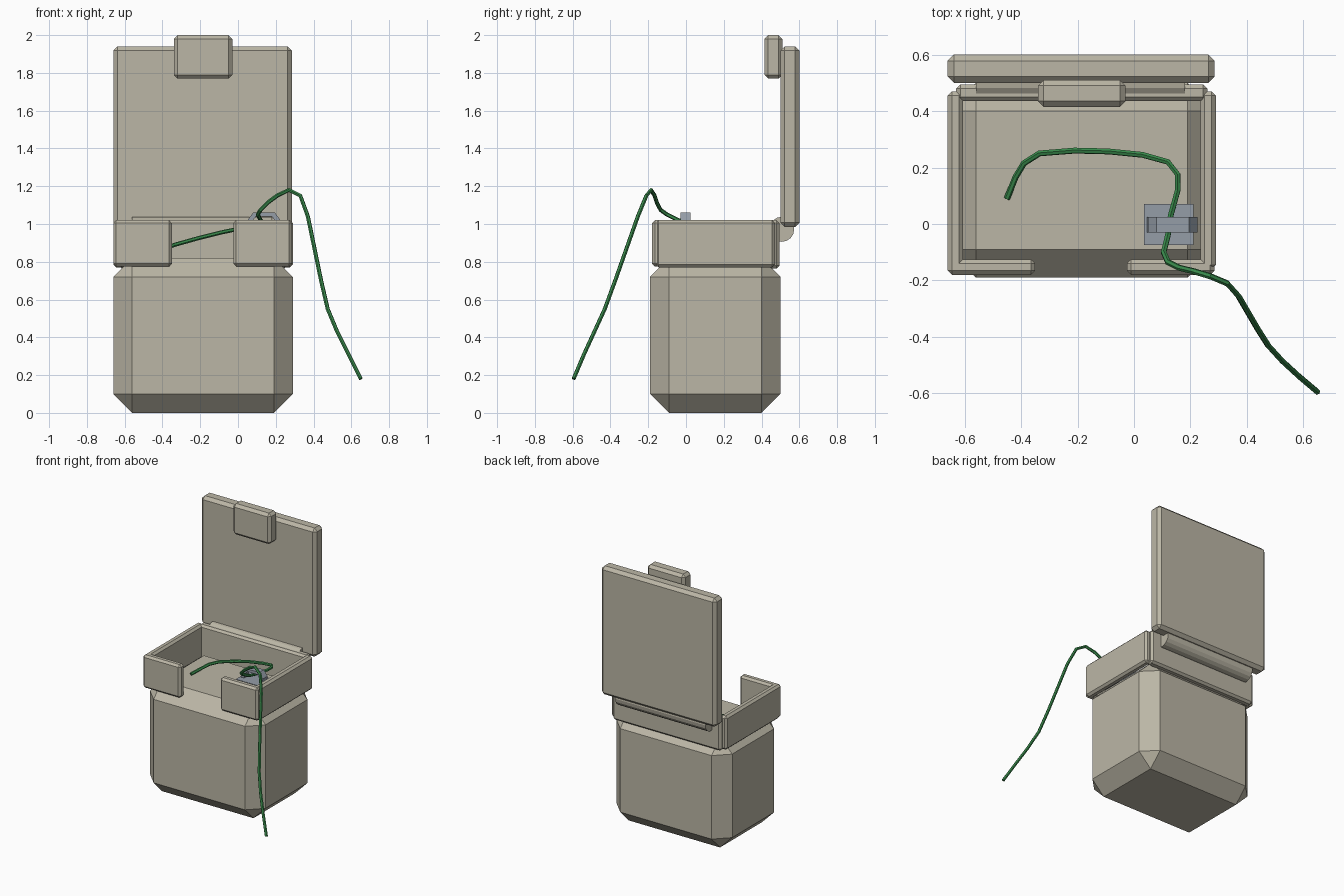
import bpy, bmesh
from mathutils import Matrix, Vector
from math import radians

if "Cube" in bpy.data.objects:
    bpy.data.objects.remove(bpy.data.objects["Cube"])


def material(name, rgb):
    m = bpy.data.materials.new(name)
    m.diffuse_color = (*rgb, 1)
    m.use_nodes = True
    m.node_tree.nodes["Principled BSDF"].inputs["Base Color"].default_value = m.diffuse_color
    return m


TAN = material("tan", (0.50, 0.47, 0.38))
STEEL = material("steel", (0.30, 0.34, 0.39))
GREEN = material("green", (0.04, 0.25, 0.07))


def add(name, bm, mat):
    me = bpy.data.meshes.new(name)
    bmesh.ops.recalc_face_normals(bm, faces=bm.faces)
    bm.to_mesh(me)
    bm.free()
    me.materials.append(mat)
    ob = bpy.data.objects.new(name, me)
    bpy.context.collection.objects.link(ob)
    return ob


def box(name, lo, hi, bevel=0.018, mat=TAN):
    """Box between two corners with chamfered edges."""
    lo, hi = Vector(lo), Vector(hi)
    bm = bmesh.new()
    bmesh.ops.create_cube(bm, size=1, matrix=Matrix.Translation((lo + hi) / 2)
                          @ Matrix.Diagonal((*(hi - lo), 1)))
    if bevel:
        bmesh.ops.bevel(bm, geom=bm.edges[:], offset=bevel, offset_type='OFFSET',
                        segments=1, profile=0.5, affect='EDGES')
    return add(name, bm, mat)


# Main bin with wide chamfers
box("bin_body", (-0.66, -0.19, 0), (0.29, 0.50, 0.82), 0.10)

# Rim walls, open in the middle of the front
for side, x0, x1 in (("left", -0.66, -0.605), ("right", 0.235, 0.29)):
    box(f"rim_{side}", (x0, -0.16, 0.77), (x1, 0.47, 1.02), 0.015)
for side, x0, x1 in (("left", -0.66, -0.35), ("right", -0.025, 0.285)):
    box(f"rim_front_{side}", (x0, -0.18, 0.775), (x1, -0.125, 1.02), 0.015)
box("rim_back", (-0.63, 0.435, 0.765), (0.26, 0.495, 1.02), 0.015)

# Open lid and its latch
box("lid", (-0.66, 0.50, 0.985), (0.285, 0.60, 1.94), 0.022)
box("lid_latch", (-0.34, 0.415, 1.77), (-0.03, 0.51, 2.0), 0.02)

# Hinge barrel
bm = bmesh.new()
bmesh.ops.create_cone(bm, cap_ends=True, segments=16, radius1=0.066, radius2=0.066,
                      depth=0.74, matrix=Matrix.Translation((-0.19, 0.507, 0.972))
                      @ Matrix.Rotation(radians(90), 4, 'Y'))
add("hinge_barrel", bm, TAN)

# Metal weight with a trapezoid handle
box("weight_block", (0.035, -0.075, 0.82), (0.21, 0.07, 0.985), 0, STEEL)
outer = [(0.045, 0.98), (0.05, 1.02), (0.08, 1.06), (0.195, 1.06), (0.225, 1.02), (0.22, 0.98)]
inner = [(0.07, 0.98), (0.075, 1.015), (0.095, 1.04), (0.18, 1.04), (0.197, 1.015), (0.195, 0.98)]
bm = bmesh.new()
rows = [[bm.verts.new((x, -0.03, z)) for x, z in line] for line in (outer, inner)]
faces = [bm.faces.new((rows[0][i], rows[0][i + 1], rows[1][i + 1], rows[1][i])) for i in range(5)]
ext = bmesh.ops.extrude_face_region(bm, geom=faces)
bmesh.ops.translate(bm, vec=(0, 0.055, 0),
                    verts=[v for v in ext["geom"] if isinstance(v, bmesh.types.BMVert)])
add("weight_handle", bm, STEEL)

# Green rope running under the handle and over the rim
path = [(-.45, .09, .83), (-.42, .165, .85), (-.39, .215, .87), (-.335, .25, .89),
        (-.21, .26, .925), (-.09, .257, .955), (.03, .245, .98), (.12, .22, 1.0),
        (.155, .175, 1.01), (.155, .12, 1.01), (.13, .03, 1.01), (.12, -.04, 1.02),
        (.105, -.10, 1.05), (.12, -.135, 1.075), (.16, -.155, 1.115), (.21, -.167, 1.152),
        (.27, -.185, 1.18), (.33, -.21, 1.15), (.37, -.255, 1.04), (.44, -.375, .70),
        (.475, -.43, .55), (.525, -.485, .43), (.585, -.54, .31), (.65, -.595, .18)]
cu = bpy.data.curves.new("rope", 'CURVE')
cu.dimensions = '3D'
cu.bevel_depth = 0.011
cu.bevel_resolution = 1
cu.use_fill_caps = True
sp = cu.splines.new('POLY')
sp.points.add(len(path) - 1)
for p, co in zip(sp.points, path):
    p.co = (*co, 1)
sp.use_smooth = False
cu.materials.append(GREEN)
bpy.context.collection.objects.link(bpy.data.objects.new("rope", cu))
